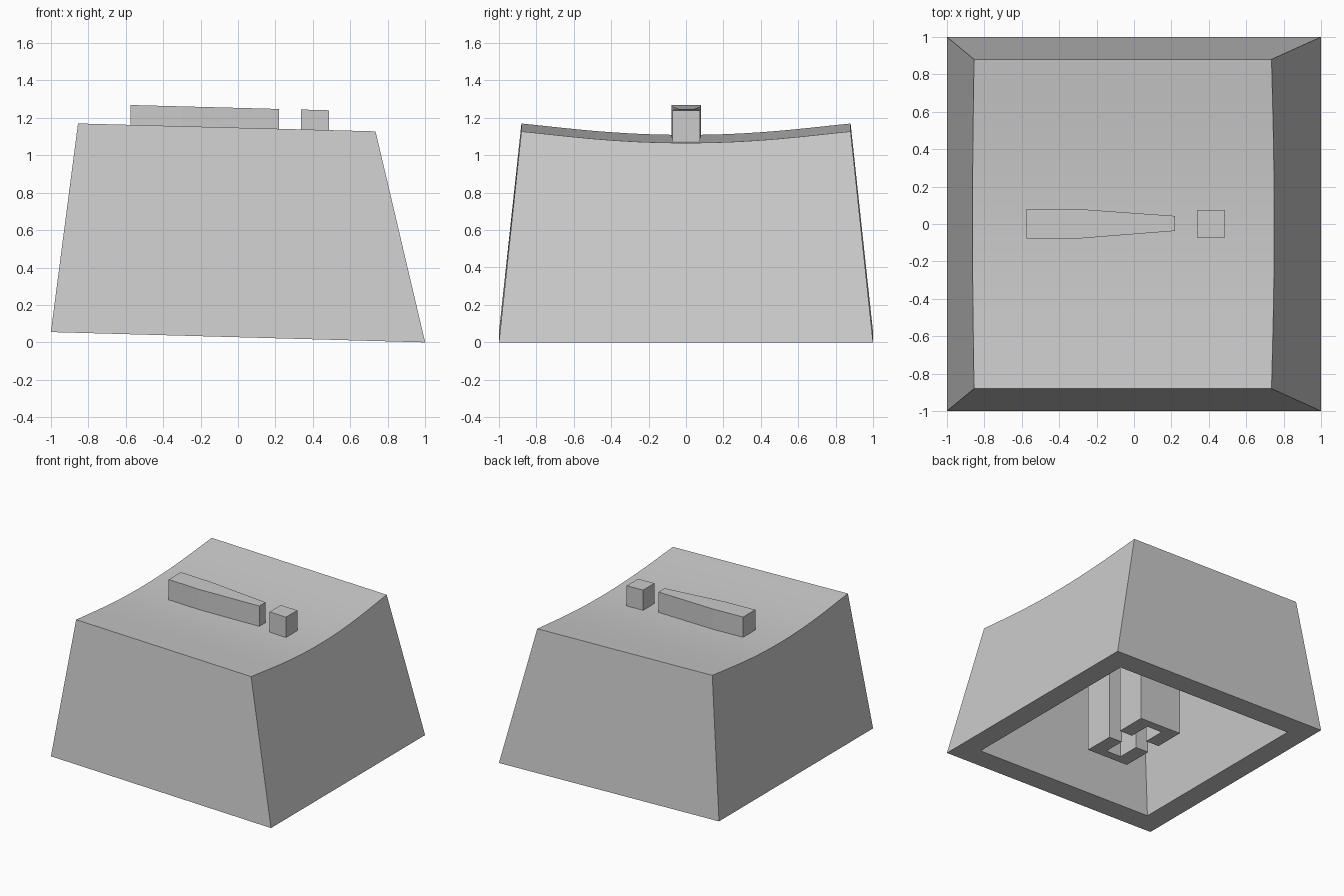
import bpy
import bmesh
from mathutils import Vector

cube = bpy.data.objects.get("Cube")
if cube:
    bpy.data.objects.remove(cube, do_unlink=True)

grey = bpy.data.materials.new("light_grey")
grey.use_nodes = True
colour = (0.6, 0.6, 0.6, 1)
grey.diffuse_color = colour
grey.node_tree.nodes["Principled BSDF"].inputs["Base Color"].default_value = colour

TILT = -0.0265          # slope of the top and base along x
HALF_TOP = 0.88         # half depth of the top
WALL = 0.18             # wall thickness


def base_z(x):
    return 0.0275 * (1 - x)


def top_z(x, t):
    """Dished top surface; t runs from -1 at the front to 1 at the back."""
    rise = 0.061 * (1.15 * t ** 2 - 0.15 * t ** 6)
    return 1.086 + TILT * x + rise


def finish(bm, name):
    bmesh.ops.recalc_face_normals(bm, faces=bm.faces)
    mesh = bpy.data.meshes.new(name)
    bm.to_mesh(mesh)
    bm.free()
    mesh.materials.append(grey)
    obj = bpy.data.objects.new(name, mesh)
    bpy.context.collection.objects.link(obj)
    return obj


def prism(name, outline, low, high):
    """Upright prism whose ends follow the height functions low and high."""
    bm = bmesh.new()
    bottom = [bm.verts.new((x, y, low(x))) for x, y in outline]
    top = [bm.verts.new((x, y, high(x))) for x, y in outline]
    bm.faces.new(bottom)
    bm.faces.new(top)
    for i in range(len(outline)):
        j = (i + 1) % len(outline)
        bm.faces.new((bottom[i], bottom[j], top[j], top[i]))
    return finish(bm, name)


# Cap shell: tapered walls, dished top and hollow underside
bm = bmesh.new()
STEPS = 28
CORNERS = ((-1, -1), (1, -1), (1, 1), (-1, 1))
top_x = {-1: -0.855, 1: 0.735}


def edge_x(side, t):
    """Point of the top edge that lies in the sloping side wall."""
    rim = top_z(top_x[side], 1)
    drop = (rim - top_z(top_x[side], t)) / (rim - base_z(side))
    return top_x[side] + (side - top_x[side]) * drop


edges = {}
for side in (-1, 1):
    edges[side] = []
    for i in range(STEPS + 1):
        t = 2 * i / STEPS - 1
        x = edge_x(side, t)
        edges[side].append(bm.verts.new((x, HALF_TOP * t, top_z(x, t))))

dish = []
for i in range(STEPS):
    dish.append(bm.faces.new((edges[-1][i], edges[1][i],
                              edges[1][i + 1], edges[-1][i + 1])))
for face in dish:
    face.smooth = True

outer = [bm.verts.new((x, y, base_z(x))) for x, y in CORNERS]
bm.faces.new((outer[0], outer[1], edges[1][0], edges[-1][0]))
bm.faces.new((outer[2], outer[3], edges[-1][-1], edges[1][-1]))
bm.faces.new([outer[1], outer[2]] + edges[1][::-1])
bm.faces.new([outer[3], outer[0]] + edges[-1])

# Cavity walls run parallel to the outside
DEPTH = 0.85
inner, ceiling = [], []
for x, y in CORNERS:
    rim = Vector((x * (1 - WALL), y * (1 - WALL), base_z(x * (1 - WALL))))
    lean = Vector((top_x[x] - x, (HALF_TOP - 1) * y, 1.1)) * DEPTH
    inner.append(bm.verts.new(rim))
    ceiling.append(bm.verts.new(rim + lean))
for i in range(4):
    j = (i + 1) % 4
    bm.faces.new((outer[i], outer[j], inner[j], inner[i]))
    bm.faces.new((inner[i], inner[j], ceiling[j], ceiling[i]))
bm.faces.new(ceiling)
shell = finish(bm, "cap_shell")
bpy.context.view_layer.objects.active = shell
shell.select_set(True)
bpy.ops.object.shade_smooth_by_angle(angle=0.4)
shell.select_set(False)

# Split socket under the cap: two facing brackets
bracket = [(-0.19, 0.06), (-0.07, 0.06), (-0.07, 0.24), (0.07, 0.24),
           (0.07, 0.06), (0.19, 0.06), (0.19, 0.31), (-0.19, 0.31)]
for name, side in (("front_socket", -1), ("back_socket", 1)):
    prism(name, [(x, side * y) for x, y in bracket],
          base_z, lambda x: 0.97 + TILT * x)


# Raised bar and block on the dish
def raised(name, outline):
    prism(name, outline, lambda x: 1.04 + TILT * x, lambda x: 1.253 + TILT * x)


raised("raised_tapered_bar",
       [(-0.575, -0.078), (-0.3, -0.078), (0.22, -0.037),
        (0.22, 0.043), (-0.3, 0.08), (-0.575, 0.08)])
raised("raised_block",
       [(0.337, -0.072), (0.486, -0.072), (0.486, 0.075), (0.337, 0.075)])
